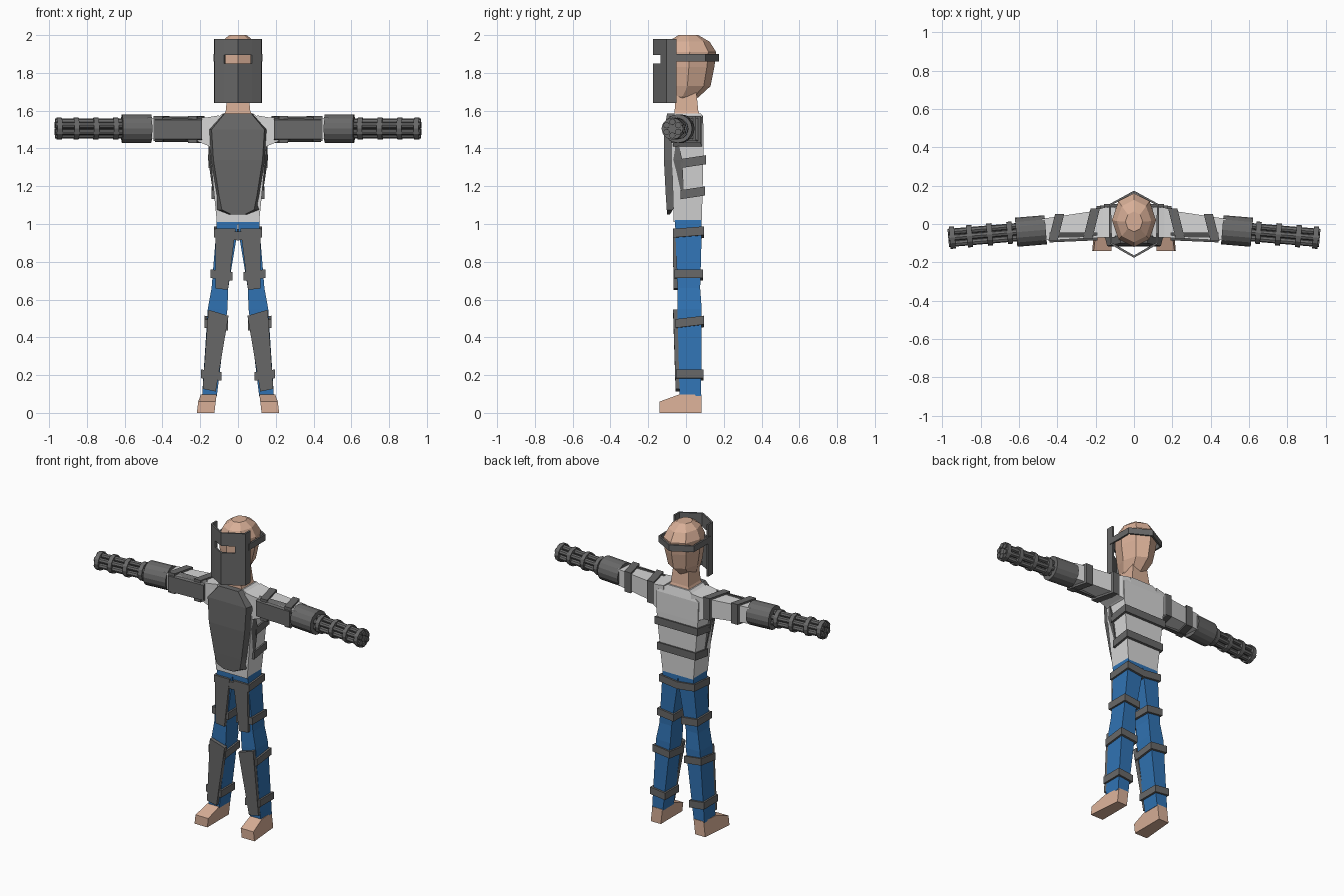
import bpy, bmesh, math
from mathutils import Matrix, Vector

if "Cube" in bpy.data.objects:
    bpy.data.objects.remove(bpy.data.objects["Cube"])


def material(name, rgb):
    m = bpy.data.materials.new(name)
    m.diffuse_color = (*rgb, 1)
    m.use_nodes = True
    m.node_tree.nodes["Principled BSDF"].inputs["Base Color"].default_value = m.diffuse_color
    return m


SKIN = material("skin", (0.69, 0.43, 0.31))
STEEL = material("dark_steel", (0.14, 0.14, 0.14))
SHIRT = material("light_shirt", (0.68, 0.68, 0.68))
DENIM = material("blue_denim", (0.03, 0.17, 0.45))


def finish(name, bm, mat, mirror=False, thickness=0):
    bmesh.ops.recalc_face_normals(bm, faces=bm.faces)
    me = bpy.data.meshes.new(name)
    bm.to_mesh(me)
    bm.free()
    me.materials.append(mat)
    ob = bpy.data.objects.new(name, me)
    bpy.context.collection.objects.link(ob)
    if thickness:
        ob.modifiers.new("thickness", "SOLIDIFY").thickness = thickness
        ob.modifiers["thickness"].offset = 0
    if mirror:
        ob.modifiers.new("mirror", "MIRROR")
    return ob


def loft(name, rings, mat, mirror=False):
    """Skin a capped solid through rings of equal point count."""
    bm = bmesh.new()
    vs = [[bm.verts.new(p) for p in r] for r in rings]
    n = len(vs[0])
    for a, b in zip(vs, vs[1:]):
        for i in range(n):
            j = (i + 1) % n
            bm.faces.new((a[i], a[j], b[j], b[i]))
    bm.faces.new(vs[0])
    bm.faces.new(vs[-1])
    return finish(name, bm, mat, mirror)


def rect(z, x0, x1, y0, y1, tx=0, ty=0):
    """Level rectangle, optionally tilted along x and y."""
    cx, cy = (x0 + x1) / 2, (y0 + y1) / 2
    return [(x, y, z + tx * (x - cx) + ty * (y - cy))
            for x, y in ((x0, y0), (x1, y0), (x1, y1), (x0, y1))]


def xrect(x, y0, y1, z0, z1, slant=0):
    """Upright rectangle across the arm."""
    cy = (y0 + y1) / 2
    return [(x + slant * (y - cy), y, z)
            for y, z in ((y0, z0), (y1, z0), (y1, z1), (y0, z1))]


def lerp_table(table, t):
    for a, b in zip(table, table[1:]):
        if min(a[0], b[0]) <= t <= max(a[0], b[0]):
            f = (t - a[0]) / (b[0] - a[0])
            return [p + (q - p) * f for p, q in zip(a[1:], b[1:])]


def sheet(name, path, levels, hole=lambda i, k: False):
    """Upright folded sheet along an xy path, with optional openings."""
    bm = bmesh.new()
    g = [[bm.verts.new((x, y, z)) for z in levels] for x, y in path]
    for i in range(len(path) - 1):
        for k in range(len(levels) - 1):
            if not hole(i, k):
                bm.faces.new((g[i][k], g[i + 1][k], g[i + 1][k + 1], g[i][k + 1]))
    return finish(name, bm, STEEL, thickness=0.012)


# Head: faceted rings of (z, half width, front y, back y)
head = []
for z, w, f, b in ((1.65, 0.045, -0.08, 0.04), (1.675, 0.065, -0.105, 0.07),
                   (1.73, 0.09, -0.115, 0.13), (1.83, 0.11, -0.12, 0.15),
                   (1.91, 0.115, -0.12, 0.16), (1.965, 0.09, -0.095, 0.125),
                   (2.0, 0.045, -0.04, 0.065)):
    head.append([(w * math.cos(a), (f + b) / 2 + (b - f) / 2 * math.sin(a), z)
                 for a in (i * math.pi / 4 for i in range(8))])
loft("head", head, SKIN)
loft("neck", [rect(1.55, -0.085, 0.085, -0.065, 0.08),
              rect(1.60, -0.065, 0.065, -0.06, 0.065),
              rect(1.70, -0.055, 0.055, -0.055, 0.055)], SKIN)

# Face mask with eye slot, and its head strap
half = [(0.12, -0.05), (0.12, -0.1), (0.07, -0.13)]
sheet("mask", [(-x, y) for x, y in half] + [(0, -0.17)] + half[::-1],
      (1.64, 1.85, 1.895, 1.98), lambda i, k: k == 1 and i in (2, 3))
sheet("mask_strap", [(-0.124, -0.07), (-0.124, 0.1), (0, 0.168),
                     (0.124, 0.1), (0.124, -0.07)], (1.86, 1.90))

# Torso
TORSO = [(1.01, 0.112, -0.065, 0.083), (1.17, 0.128, -0.07, 0.088),
         (1.40, 0.15, -0.075, 0.092), (1.53, 0.155, -0.07, 0.092),
         (1.585, 0.08, -0.06, 0.08)]
loft("shirt_body", [rect(z, -w, w, f, b) for z, w, f, b in TORSO], SHIRT)

# Chest plate: flat front panel with swept sides
plate = []
for z, xf, yf, xs, ys in ((1.05, 0.035, -0.10, 0.045, -0.085),
                          (1.075, 0.085, -0.102, 0.11, -0.07),
                          (1.15, 0.10, -0.107, 0.13, -0.01),
                          (1.34, 0.13, -0.117, 0.158, -0.02),
                          (1.50, 0.14, -0.115, 0.155, -0.055),
                          (1.585, 0.07, -0.10, 0.075, -0.06)):
    plate.append([(-xs, ys, z), (-xf, yf, z), (xf, yf, z), (xs, ys, z)])
loft("chest_plate", plate, STEEL)
for z in (1.165, 1.33):
    w, f, b = lerp_table(TORSO, z)
    loft("chest_strap", [rect(z + d, -w - 0.012, w + 0.012, -0.03, b + 0.014, ty=0.15)
                         for d in (-0.024, 0.024)], STEEL)

# Legs: (z, inner x, outer x, front y, back y)
LEG = [(1.02, 0.0, 0.113, -0.058, 0.083), (0.95, 0.004, 0.116, -0.056, 0.083),
       (0.66, 0.052, 0.14, -0.045, 0.075), (0.55, 0.056, 0.16, -0.045, 0.083),
       (0.09, 0.112, 0.19, -0.034, 0.08)]
loft("leg", [rect(*s) for s in LEG], DENIM, True)
for z, ty in ((0.95, 0.08), (0.73, 0), (0.475, 0.12), (0.2, 0)):
    x0, x1, f, b = lerp_table(LEG, z)
    loft("leg_strap", [rect(z + d, x0 - 0.012, x1 + 0.012, min(f - 0.012, -0.052), b + 0.013,
                            tx=0.12, ty=ty) for d in (-0.023, 0.023)], STEEL, True)
loft("thigh_plate", [rect(0.655, 0.053, 0.118, -0.066, -0.04, tx=0.1),
                     rect(0.975, 0.013, 0.118, -0.07, -0.05)], STEEL, True)
loft("shin_plate", [rect(0.12, 0.118, 0.187, -0.055, -0.03, tx=0.2),
                    rect(0.53, 0.05, 0.157, -0.068, -0.04, tx=0.3)], STEEL, True)

# Feet: side profile swept across, splayed outward at the toe
foot = [(0.083, 0), (-0.14, 0), (-0.14, 0.06), (-0.035, 0.098), (0.083, 0.098)]
loft("foot", [[(x + s * max(0, 0.08 - y) + t * z, y, z) for y, z in foot]
              for x, s, t in ((0.125, 0.0, -0.12), (0.198, 0.09, -0.12))], SKIN, True)

# Arms: (x, front y, back y, bottom z, top z)
ARM = [(0.10, -0.07, 0.09, 1.38, 1.575), (0.16, -0.07, 0.085, 1.415, 1.565),
       (0.22, -0.07, 0.066, 1.44, 1.56), (0.48, -0.085, 0.027, 1.455, 1.56)]
loft("sleeve", [xrect(*s) for s in ARM], SHIRT, True)
loft("arm_plate", [[(x, -0.045, 1.57), (x, y, 1.55), (x, y, 1.45), (x, -0.045, 1.435)]
                   for x, y in ((0.19, -0.085), (0.44, -0.096))], STEEL, True)
for x in (0.222, 0.405):
    f, b, lo, hi = lerp_table(ARM, x)
    loft("arm_strap", [xrect(x + d, f - 0.008, b + 0.014, lo - 0.012, hi + 0.012, -0.25)
                       for d in (-0.024, 0.024)], STEEL, True)

# Rotary guns: housing, six barrels and clamping discs along a slightly forward axis
AIM = (Matrix.Translation((0.46, -0.03, 1.505))
       @ Matrix.Rotation(-0.084, 4, "Z") @ Matrix.Rotation(math.pi / 2, 4, "Y"))


def tube(bm, start, end, r, sides, offset=(0, 0)):
    bmesh.ops.create_cone(bm, cap_ends=True, segments=sides, radius1=r, radius2=r,
                          depth=end - start,
                          matrix=AIM @ Matrix.Translation((*offset, (start + end) / 2)))


bm = bmesh.new()
tube(bm, 0, 0.155, 0.076, 16)
finish("gun_housing", bm, STEEL, True)
bm = bmesh.new()
for i in range(6):
    a = i * math.pi / 3
    tube(bm, 0.15, 0.51, 0.0165, 8, (0.036 * math.cos(a), 0.036 * math.sin(a)))
tube(bm, 0.15, 0.49, 0.014, 8)
finish("gun_barrels", bm, STEEL, True)
bm = bmesh.new()
for s in (0.175, 0.28, 0.385, 0.475):
    tube(bm, s, s + 0.027, 0.058, 12)
finish("gun_discs", bm, STEEL, True)
